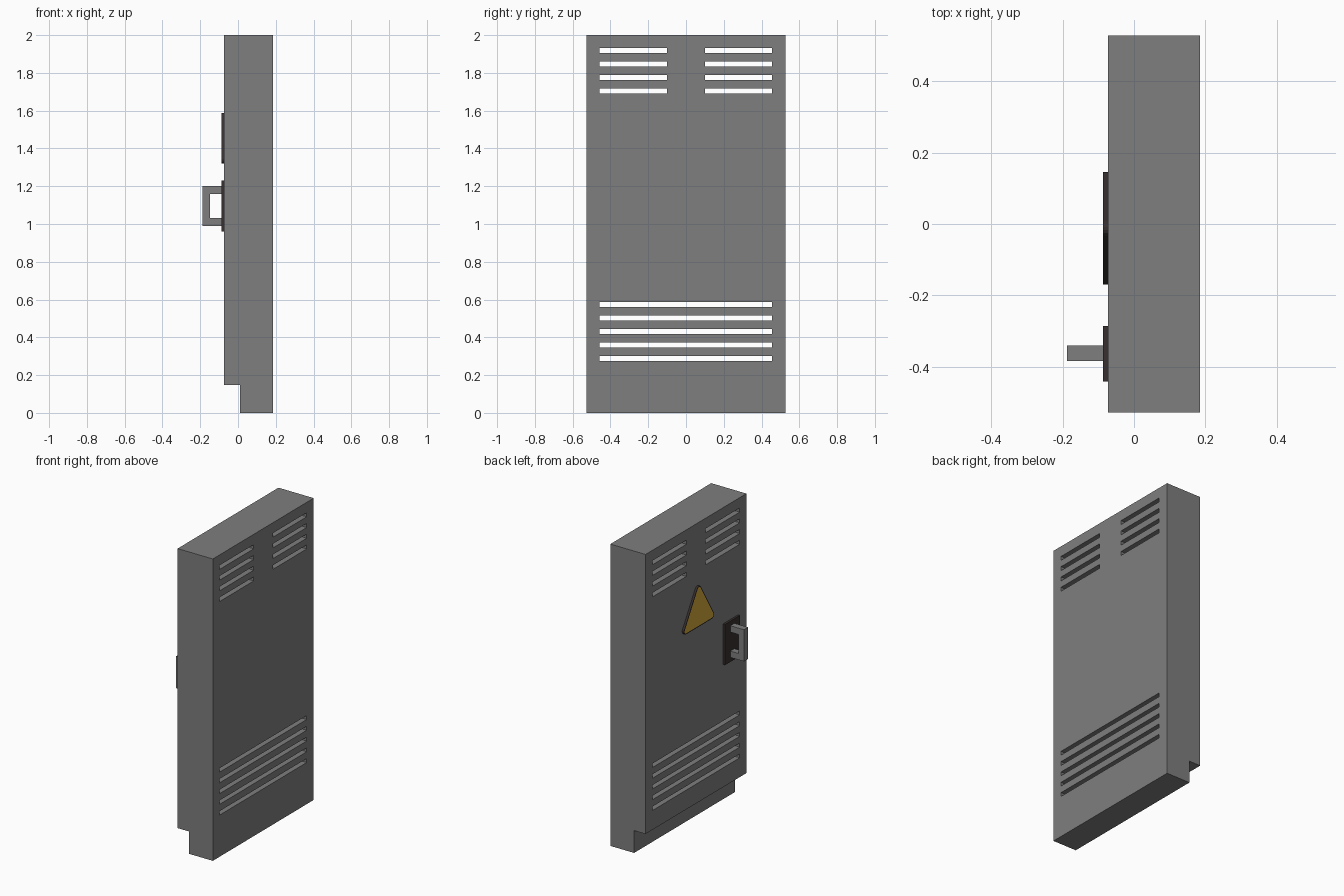
import bpy, bmesh, math
from mathutils import Vector

cube = bpy.data.objects.get("Cube")
if cube:
    bpy.data.objects.remove(cube, do_unlink=True)


def material(name, rgb):
    m = bpy.data.materials.new(name)
    m.use_nodes = True
    m.diffuse_color = (*rgb, 1)
    m.node_tree.nodes["Principled BSDF"].inputs["Base Color"].default_value = (*rgb, 1)
    return m


grey = material("cabinet grey", (0.21, 0.21, 0.21))
dark = material("dark trim", (0.04, 0.03, 0.03))
yellow = material("warning yellow", (0.64, 0.39, 0.04))


def finish(name, bm, *mats):
    bmesh.ops.recalc_face_normals(bm, faces=bm.faces)
    me = bpy.data.meshes.new(name)
    bm.to_mesh(me)
    bm.free()
    for m in mats:
        me.materials.append(m)
    ob = bpy.data.objects.new(name, me)
    bpy.context.scene.collection.objects.link(ob)
    return ob


def prism(bm, points, offset):
    """Close a planar outline and extrude it along offset."""
    face = bm.faces.new([bm.verts.new(p) for p in points])
    out = bmesh.ops.extrude_face_region(bm, geom=[face])["geom"]
    moved = [v for v in out if isinstance(v, bmesh.types.BMVert)]
    bmesh.ops.translate(bm, verts=moved, vec=offset)
    return [f for f in out if isinstance(f, bmesh.types.BMFace)]


def box(bm, x, y, z):
    return prism(bm, [(x[0], y[0], z[0]), (x[0], y[1], z[0]),
                      (x[0], y[1], z[1]), (x[0], y[0], z[1])], (x[1] - x[0], 0, 0))


BACK, DOOR, HALF = 0.185, -0.073, 0.528

# Cabinet body: side profile with a recessed plinth under the door
bm = bmesh.new()
profile = [(0.011, 0), (BACK, 0), (BACK, 2), (DOOR, 2), (DOOR, 0.148), (0.011, 0.148)]
prism(bm, [(x, -HALF, z) for x, z in profile], (0, 2 * HALF, 0))
body = finish("cabinet_body", bm, grey)

# Ventilation slots cut right through the body
bm = bmesh.new()
for i in range(4):
    z = 1.691 + i * 0.071
    for y in ((-0.458, -0.1), (0.1, 0.455)):
        box(bm, (-0.2, 0.3), y, (z, z + 0.027))
for i in range(5):
    z = 0.276 + i * 0.0712
    box(bm, (-0.2, 0.3), (-0.458, 0.455), (z, z + 0.026))
cutter = finish("vent_cutter", bm, grey)
cutter.hide_render = True
cutter.hide_viewport = True
mod = body.modifiers.new("vents", "BOOLEAN")
mod.object = cutter
mod.operation = "DIFFERENCE"
mod.solver = "EXACT"
bpy.context.view_layer.objects.active = body
bpy.ops.object.modifier_apply(modifier=mod.name)
bpy.data.objects.remove(cutter, do_unlink=True)

# Warning sign: rounded triangle with a dark rim and a yellow front
bm = bmesh.new()
radius, cy, bottom = 0.022, -0.0125, 1.32
half = 0.1575 - radius
corners = [(cy - half, bottom + radius), (cy + half, bottom + radius), (cy, 1.588 - radius)]
outline = []
for (y, z), start in zip(corners, (150, 270, 30)):
    for k in range(6):
        a = math.radians(start + k * 24)
        outline.append((DOOR, y + radius * math.cos(a), z + radius * math.sin(a)))
front = prism(bm, outline, (-0.014, 0, 0))
bmesh.ops.inset_region(bm, faces=front, thickness=0.006)
for f in bm.faces:
    f.material_index = 1 if f in front else 0
finish("warning_sign", bm, dark, yellow)

# Handle backing plate
bm = bmesh.new()
box(bm, (DOOR, -0.087), (-0.44, -0.285), (0.96, 1.23))
finish("handle_plate", bm, dark)

# C-shaped pull handle
bm = bmesh.new()
grip = [(-0.087, 0.99), (-0.187, 0.99), (-0.187, 1.2), (-0.087, 1.2),
        (-0.087, 1.158), (-0.147, 1.158), (-0.147, 1.032), (-0.087, 1.032)]
prism(bm, [(x, -0.383, z) for x, z in grip], (0, 0.043, 0))
finish("door_handle", bm, grey)
